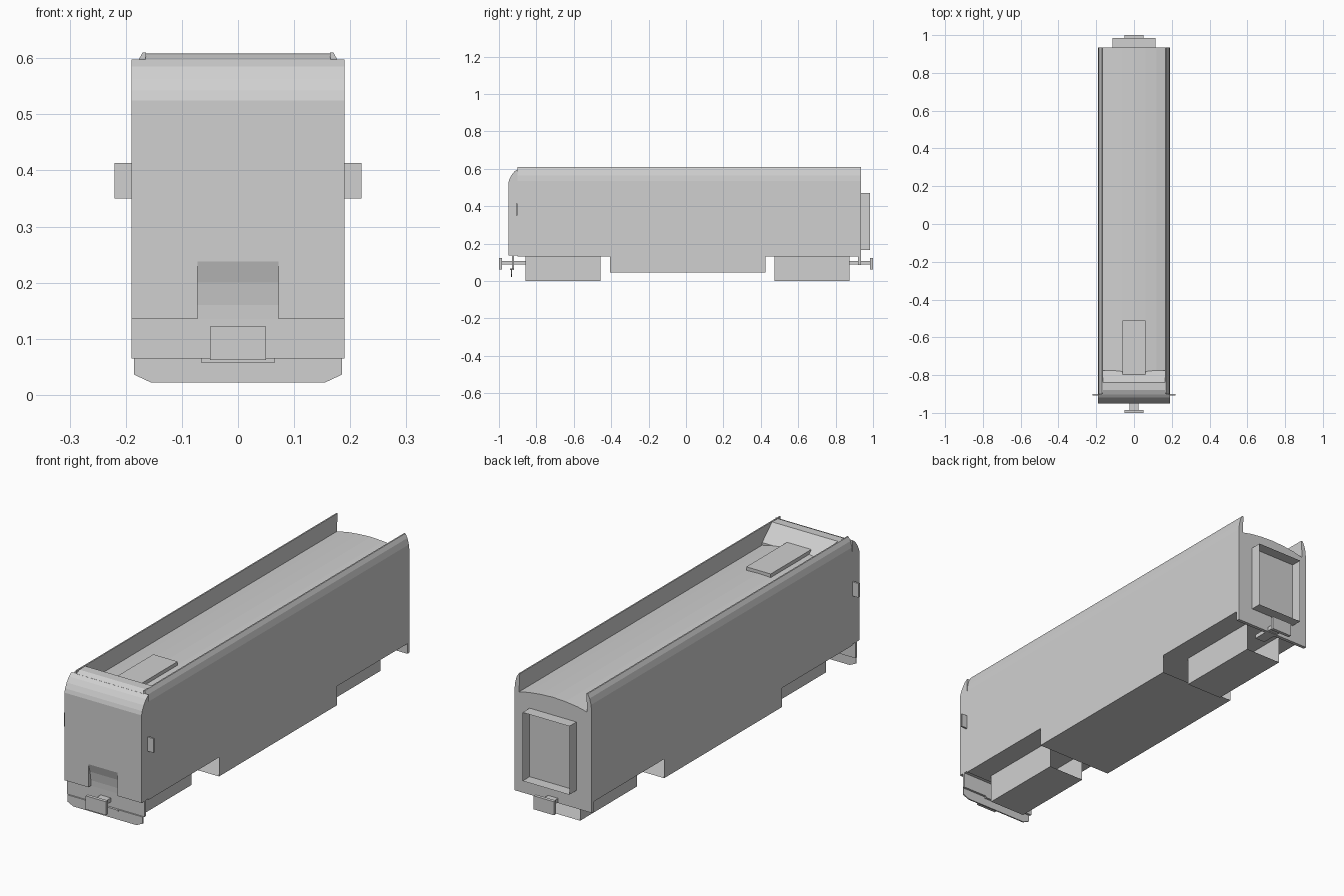
import bpy, bmesh
from mathutils import Vector

cube = bpy.data.objects.get("Cube")
if cube:
    bpy.data.objects.remove(cube, do_unlink=True)

grey = bpy.data.materials.new("plain_grey")
grey.use_nodes = True
colour = (0.63, 0.63, 0.63, 1)
grey.diffuse_color = colour
grey.node_tree.nodes["Principled BSDF"].inputs["Base Color"].default_value = colour


def finish(name, bm):
    bmesh.ops.recalc_face_normals(bm, faces=bm.faces)
    mesh = bpy.data.meshes.new(name)
    bm.to_mesh(mesh)
    bm.free()
    mesh.materials.append(grey)
    ob = bpy.data.objects.new(name, mesh)
    bpy.context.scene.collection.objects.link(ob)
    return ob


def box(name, x, y, z):
    """Box from (low, high) ranges."""
    bm = bmesh.new()
    bmesh.ops.create_cube(bm, size=1)
    for v in bm.verts:
        v.co = Vector([(a + b) / 2 + c * (b - a) for c, (a, b) in zip(v.co, (x, y, z))])
    return finish(name, bm)


def prism(name, points, low, high, axis, caps=True):
    """Extrude a 2D profile along x (profile y, z) or y (profile x, z)."""
    bm = bmesh.new()
    place = (lambda p, t: (t, *p)) if axis == "x" else (lambda p, t: (p[0], t, p[1]))
    ends = [[bm.verts.new(place(p, t)) for p in points] for t in (low, high)]
    if caps:
        for ring in ends:
            bm.faces.new(ring)
    n = len(points)
    for i in range(n):
        j = (i + 1) % n
        bm.faces.new((ends[0][i], ends[0][j], ends[1][j], ends[1][i]))
    return finish(name, bm)


def sleeve(name, x, z, low, high):
    """Thin rectangular tube along y, open at both ends."""
    return prism(name, [(-x, z[0]), (x, z[0]), (x, z[1]), (-x, z[1])], low, high, "y", caps=False)


def mirrored(half):
    return half + [(-x, z) for x, z in reversed(half) if x > 0]


def cut(ob, cutter):
    mod = ob.modifiers.new("cut", "BOOLEAN")
    mod.operation = "DIFFERENCE"
    mod.object = cutter
    mod.solver = "EXACT"
    cutter.hide_render = True
    cutter.hide_viewport = True
    cutter.display_type = "WIRE"


# Long body: side walls lean in and stand above a shallow crowned roof
half = [(.19, .13), (.19, .535), (.187, .565), (.18, .592), (.17, .61),
        (.164, .61), (.168, .528), (.12, .539), (.06, .546), (0, .549)]
prism("body", mirrored(half), -.9, .935, "y")
box("rear_lower_panel", (-.19, .19), (.92, .935), (.085, .135))

# Cab nose with rounded brow, then the narrower cab roof sloping down behind
brow = [(-.95, .135), (-.95, .525), (-.945, .542), (-.934, .564), (-.918, .585),
        (-.9, .598), (-.9, .135)]
nose = prism("cab_nose", brow, -.19, .19, "x")
prism("cab_roof", [(-.902, .597), (-.88, .607), (-.84, .608), (-.775, .54),
                   (-.775, .52), (-.902, .52)], -.17, .17, "x")

# Coupler pocket in the nose
pocket = [(-.97, .1), (-.97, .24), (-.95, .238), (-.938, .2), (-.932, .16), (-.93, .1)]
cut(nose, prism("pocket_cutter", pocket, -.072, .072, "x"))

# Lower front panel and plough
box("front_lower_panel", (-.19, .19), (-.93, -.92), (.065, .14))
prism("plough", mirrored([(.155, .022), (.185, .036), (.185, .066)]), -.936, -.93, "y")
box("coupler_plate", (-.066, .066), (-.94, -.92), (.058, .066))

# Roof hatch
box("roof_hatch", (-.06, .06), (-.8, -.51), (.54, .562))

# Open gangway at the rear
sleeve("gangway", .115, (.165, .47), .93, .985)

# Couplers and mirrors
for end, s in (("front", -1), ("rear", 1)):
    box(end + "_coupler_bar", (-.025, .025), sorted((s * .85, s * .99)), (.088, .106))
    box(end + "_coupler_head", (-.05, .05), sorted((s * .985, s)), (.062, .122))
for side, s in (("left", 1), ("right", -1)):
    box(side + "_mirror", sorted((s * .188, s * .22)), (-.908, -.9), (.35, .413))

# Open-ended bogie casings and equipment casing under the floor
sleeve("front_bogie", .09, (0, .13), -.857, -.457)
sleeve("rear_bogie", .09, (0, .13), .473, .873)
sleeve("underfloor_casing", .19, (.045, .13), -.405, .425)
